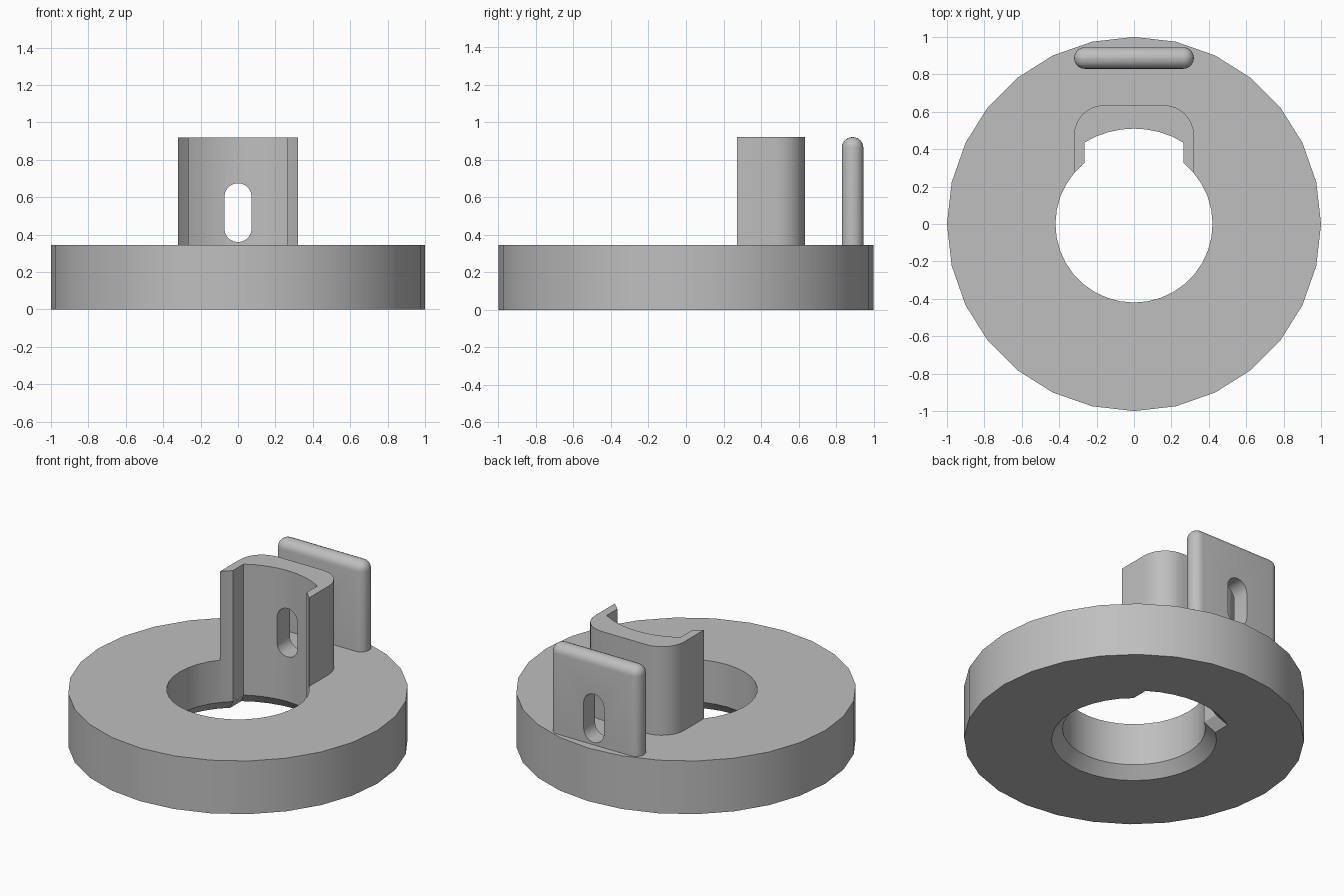
import bpy, bmesh
from math import pi, sin, cos, asin, sqrt

cube = bpy.data.objects.get("Cube")
if cube:
    bpy.data.objects.remove(cube, do_unlink=True)

TOP, DECK = 0.92, 0.345        # height of the uprights and of the ring
HALF_W = 0.32                  # half width of the uprights

grey = bpy.data.materials.new("plain grey")
grey.use_nodes = True
grey.diffuse_color = (0.52, 0.52, 0.52, 1)
grey.node_tree.nodes["Principled BSDF"].inputs["Base Color"].default_value = grey.diffuse_color


def arc(cx, cy, r, a, b, n):
    return [(cx + r * cos(a + (b - a) * i / n), cy + r * sin(a + (b - a) * i / n)) for i in range(n + 1)]


def add_object(name, bm):
    bmesh.ops.recalc_face_normals(bm, faces=bm.faces)
    mesh = bpy.data.meshes.new(name)
    bm.to_mesh(mesh)
    bm.free()
    mesh.materials.append(grey)
    obj = bpy.data.objects.new(name, mesh)
    bpy.context.collection.objects.link(obj)
    return obj


def loft(name, loops):
    """Closed solid through matching loops of 3D points."""
    bm = bmesh.new()
    rings = [[bm.verts.new(p) for p in loop] for loop in loops]
    n = len(rings[0])
    for lo, hi in zip(rings, rings[1:]):
        for i in range(n):
            j = (i + 1) % n
            bm.faces.new((lo[i], lo[j], hi[j], hi[i]))
    bm.faces.new(rings[0])
    bm.faces.new(rings[-1])
    return add_object(name, bm)


def prism(name, outline, z0, z1):
    return loft(name, [[(x, y, z) for x, y in outline] for z in (z0, z1)])


def boolean(obj, tool, operation):
    mod = obj.modifiers.new(operation, 'BOOLEAN')
    mod.object, mod.operation, mod.solver = tool, operation, 'EXACT'
    bpy.context.view_layer.objects.active = obj
    bpy.ops.object.modifier_apply(modifier=mod.name)


def keyed_hole(offset):
    """Round bore with a wider key notch towards the back."""
    r, key_r, w = 0.42 + offset, 0.51 + offset, 0.265 + offset * 0.75
    a, k = asin(w / r), asin(w / key_r)
    return (arc(0, 0, r, pi / 2 + a, 5 * pi / 2 - a, 28)
            + arc(0, 0, key_r, pi / 2 - k, pi / 2 + k, 8))


# Ring and rounded bracket joined into one body
body = prism("ring_with_bracket", arc(0, 0, 1, 0, 2 * pi, 28)[:-1], 0, DECK)
R = 0.16
bracket = prism("bracket_tool", [(-HALF_W, 0.2), (HALF_W, 0.2)]
                + arc(HALF_W - R, 0.635 - R, R, 0, pi / 2, 8)
                + arc(R - HALF_W, 0.635 - R, R, pi / 2, pi, 8), 0.2, TOP)
boolean(body, bracket, 'UNION')

# Keyed bore, flared at the underside
levels = ((-0.07, 0.13), (0.07, 0.0), (1.2, 0.0))
bore = loft("bore_tool", [[(x, y, z) for x, y in keyed_hole(o)] for z, o in levels])
boolean(body, bore, 'DIFFERENCE')

# Back plate with fully rounded sides and top
y0, y1 = 0.83, 0.945
plate = prism("back_plate", [(-HALF_W, y0), (HALF_W, y0), (HALF_W, y1), (-HALF_W, y1)], DECK - 0.005, TOP)
bm = bmesh.new()
bm.from_mesh(plate.data)
rounded = [e for e in bm.edges if max(v.co.z for v in e.verts) > DECK + 0.1]
bmesh.ops.bevel(bm, geom=rounded, offset=(y1 - y0) * 0.49, segments=6, profile=0.5, affect='EDGES')
bm.to_mesh(plate.data)
bm.free()

# Upright slot through bracket and plate
s = 0.073
slot_outline = arc(0, 0.675 - s, s, 0, pi, 10) + arc(0, 0.36 + s, s, pi, 2 * pi, 10)
slot = loft("slot_tool", [[(x, y, z) for x, z in slot_outline] for y in (0.3, 1.2)])
for part in (body, plate):
    boolean(part, slot, 'DIFFERENCE')

for tool in (bracket, bore, slot):
    bpy.data.objects.remove(tool, do_unlink=True)

# Smooth curved walls, keep hard edges
for part in (body, plate):
    bpy.ops.object.select_all(action='DESELECT')
    part.select_set(True)
    bpy.context.view_layer.objects.active = part
    bpy.ops.object.shade_smooth_by_angle(angle=pi / 6)
